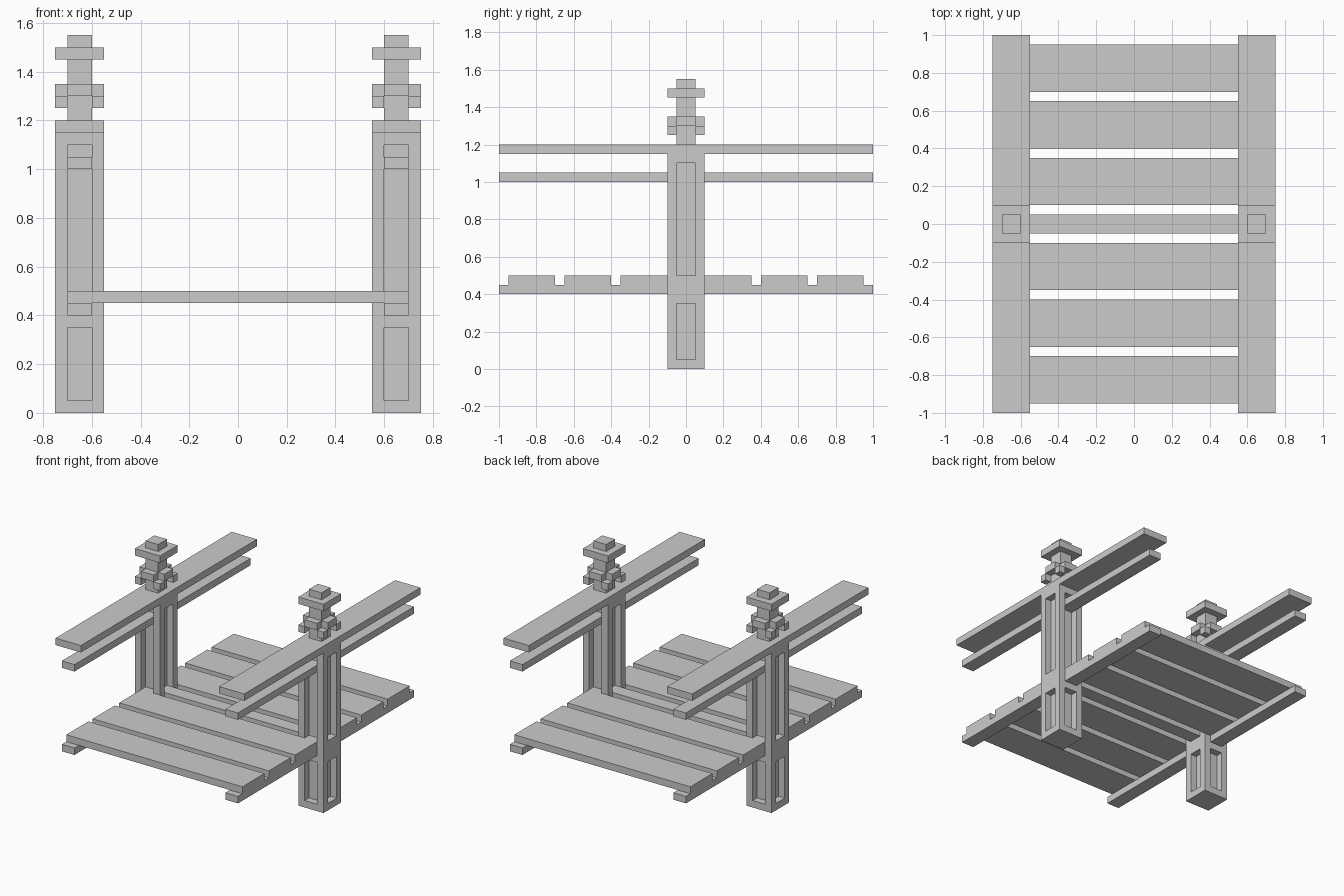
import bpy, bmesh
from mathutils import Vector

if "Cube" in bpy.data.objects:
    bpy.data.objects.remove(bpy.data.objects["Cube"])


def finish(bm, name):
    mesh = bpy.data.meshes.new(name)
    bm.to_mesh(mesh)
    bm.free()
    ob = bpy.data.objects.new(name, mesh)
    bpy.context.collection.objects.link(ob)
    return ob


def add_box(bm, lo, hi):
    lo, hi = Vector(lo), Vector(hi)
    verts = bmesh.ops.create_cube(bm, size=1)["verts"]
    for v in verts:
        v.co = (lo + hi) / 2 + v.co * (hi - lo)


def boxes(name, *pairs):
    bm = bmesh.new()
    for lo, hi in pairs:
        add_box(bm, lo, hi)
    return finish(bm, name)


def post(name, cx):
    # Square post with sunken panels on all four faces
    bm = bmesh.new()
    add_box(bm, (cx - .1, -.1, 0), (cx + .1, .1, 1.15))
    cuts = [((0, 0, z), (0, 0, 1)) for z in (.05, .35, .5, 1.1)]
    for s in (-.05, .05):
        cuts += [((cx + s, 0, 0), (1, 0, 0)), ((0, s, 0), (0, 1, 0))]
    for co, no in cuts:
        bmesh.ops.bisect_plane(bm, geom=bm.verts[:] + bm.edges[:] + bm.faces[:],
                               plane_co=co, plane_no=no)
    bm.normal_update()
    panels = []
    for f in bm.faces:
        c = f.calc_center_median()
        off = min(abs(c.x - cx), abs(c.y))
        if abs(f.normal.z) < .5 and off < .01 and (.05 < c.z < .35 or .5 < c.z < 1.1):
            panels.append(f)
    for f in bmesh.ops.extrude_discrete_faces(bm, faces=panels)["faces"]:
        f.normal_update()
        bmesh.ops.translate(bm, verts=f.verts[:], vec=f.normal * -.05)
    bmesh.ops.recalc_face_normals(bm, faces=bm.faces[:])
    return finish(bm, name)


for side, cx in (("left", -.65), ("right", .65)):
    def centred(hx, hy, z0, z1):
        return (cx - hx, -hy, z0), (cx + hx, hy, z1)

    post(side + "_post", cx)

    # Long rails running front to back
    boxes(side + "_handrail", centred(.1, 1, 1.15, 1.2))
    boxes(side + "_lower_rail", centred(.05, 1, 1.0, 1.05))
    boxes(side + "_deck_beam", centred(.05, 1, .4, .45))

    # Finial: stem, cross-shaped collar, corner blocks and cap
    boxes(side + "_finial_stem", centred(.05, .05, 1.2, 1.55))
    boxes(side + "_finial_cap", centred(.1, .1, 1.45, 1.5))
    boxes(side + "_finial_collar", centred(.1, .05, 1.3, 1.35), centred(.05, .1, 1.3, 1.35))
    boxes(side + "_finial_corner_blocks",
          *[((cx + x, y, 1.25), (cx + x + .05, y + .05, 1.3))
            for x in (-.1, .05) for y in (-.1, .05)])

# Deck planks, mirrored front and back, plus a narrow one between the posts
for i, y in enumerate((-.95, -.65, -.35, .1, .4, .7)):
    boxes(f"deck_plank_{i + 1}", ((-.7, y, .45), (.7, y + .25, .5)))
boxes("centre_plank", ((-.6, -.05, .45), (.6, .05, .5)))
